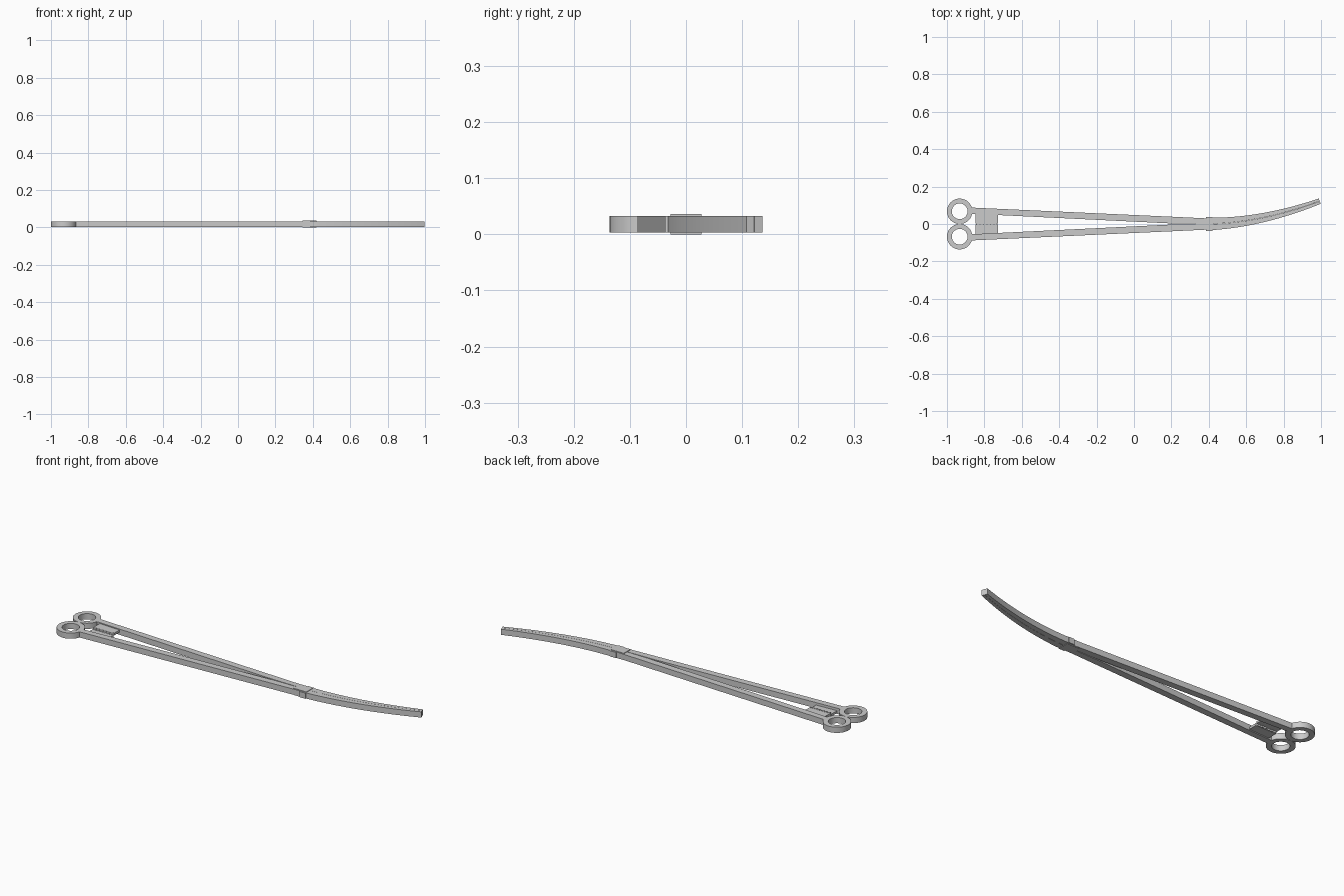
import bpy, bmesh
from math import cos, sin, pi, hypot

if "Cube" in bpy.data.objects:
    bpy.data.objects.remove(bpy.data.objects["Cube"])

Z0, Z1 = 0.003, 0.033


def finish(name, bm):
    bmesh.ops.recalc_face_normals(bm, faces=bm.faces)
    mesh = bpy.data.meshes.new(name)
    bm.to_mesh(mesh)
    bm.free()
    ob = bpy.data.objects.new(name, mesh)
    bpy.context.collection.objects.link(ob)
    bpy.ops.object.select_all(action='DESELECT')
    ob.select_set(True)
    bpy.context.view_layer.objects.active = ob
    bpy.ops.object.shade_smooth_by_angle(angle=0.6)
    return ob


def loft(name, a, b, closed=False, z0=Z0, z1=Z1):
    """Flat bar with rectangular section between two matching edge paths."""
    bm = bmesh.new()
    rows = [[bm.verts.new((x, y, z)) for x, y, z in
             ((*p, z0), (*q, z0), (*q, z1), (*p, z1))] for p, q in zip(a, b)]
    n = len(rows)
    for i in range(n if closed else n - 1):
        r, s = rows[i], rows[(i + 1) % n]
        for k in range(4):
            bm.faces.new((r[k], r[(k + 1) % 4], s[(k + 1) % 4], s[k]))
    if not closed:
        bm.faces.new(rows[0])
        bm.faces.new(rows[-1])
    return finish(name, bm)


def circle(x, y, r, n=48):
    return [(x + r * cos(2 * pi * i / n), y + r * sin(2 * pi * i / n)) for i in range(n)]


for side, label in ((1, "upper"), (-1, "lower")):
    # finger ring
    c = (-0.932, side * 0.068)
    loft(label + "_finger_ring", circle(*c, 0.068), circle(*c, 0.042), closed=True)

    # long tapering handle
    loft(label + "_handle",
         [(-0.873, side * 0.055), (0.2, side * 0.003), (0.39, side * 0.0005)],
         [(-0.873, side * 0.088), (0.2, side * 0.039), (0.39, side * 0.030)])

    # ratchet plate reaching to the middle, the two stacked in height
    low, high = (0.016, 0.028) if side > 0 else (0.008, 0.020)
    loft(label + "_ratchet_plate",
         [(-0.848, side * 0.002), (-0.728, side * 0.002)],
         [(-0.848, side * 0.065), (-0.728, side * 0.058)], z0=low, z1=high)

    # saw teeth along the inner edge of the plate
    edge = []
    for i in range(6):
        x = -0.845 + i * 0.019
        edge += [(x, -0.006 * side), (x + 0.0185, 0.001 * side)]
    loft(label + "_ratchet_teeth", edge,
         [(x, 0.006 * side) for x, y in edge], z0=low + 0.001, z1=high + 0.001)

    # curved jaw half, split along the centre line
    inner, outer = [], []
    for i in range(21):
        t = i / 20
        x, y = 0.385 + 0.608 * t, 0.122 * t ** 1.85
        slope = 0.122 * 1.85 * t ** 0.85 / 0.608
        length = hypot(1, slope)
        nx, ny = -slope / length, 1 / length
        w = 0.034 - 0.019 * t
        inner.append((x + nx * side * 0.0005, y + ny * side * 0.0005))
        outer.append((x + nx * side * w, y + ny * side * w))
    loft(label + "_jaw", inner, outer)

    # shoulder beside the box joint
    loft(label + "_joint_shoulder",
         [(0.385, side * 0.027), (0.42, side * 0.027)],
         [(0.385, side * 0.037), (0.42, side * 0.037)])

# box joint
loft("box_joint", [(0.345, -0.028), (0.42, -0.028)],
     [(0.345, 0.028), (0.42, 0.028)], z0=0, z1=0.036)
